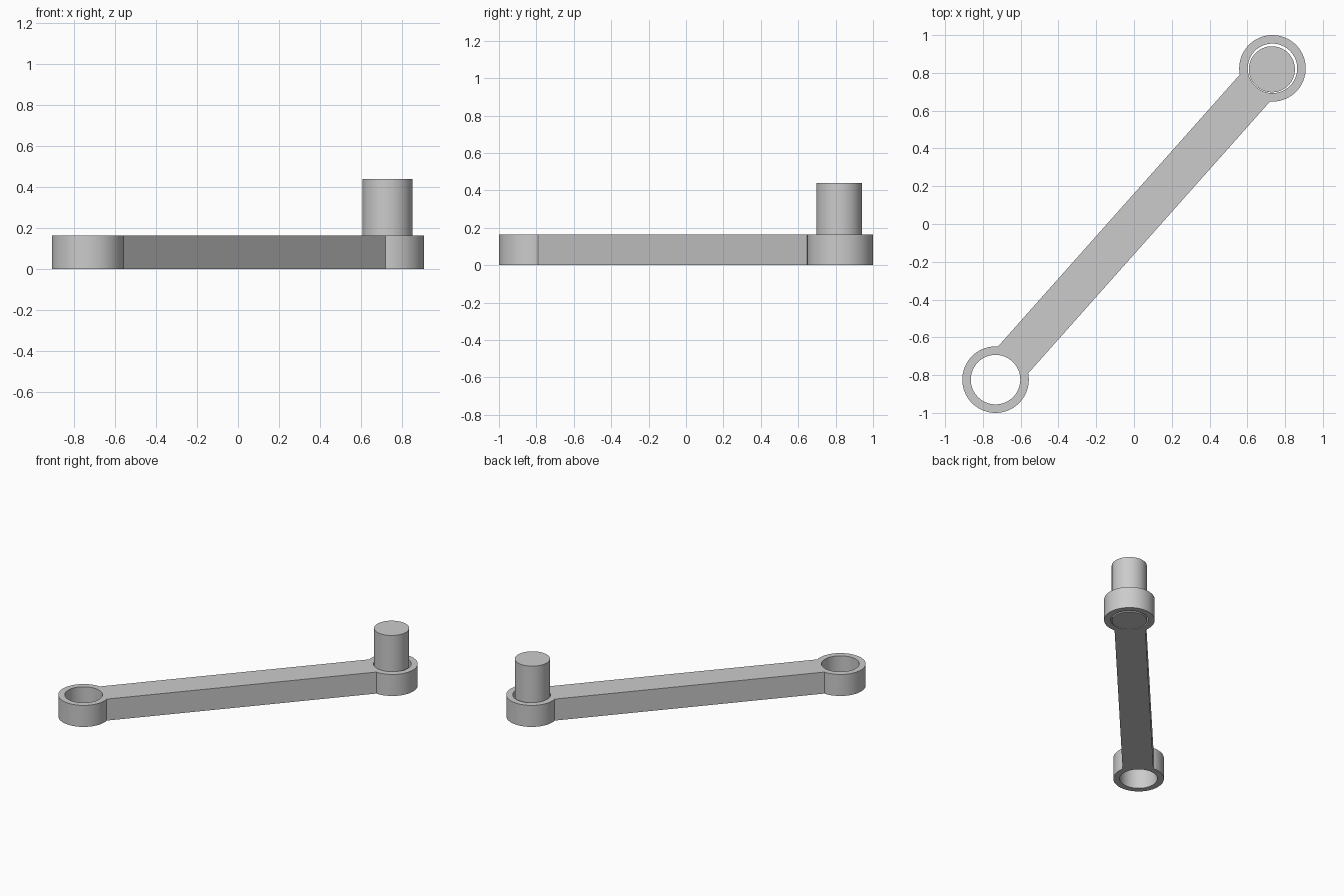
import bpy
from math import atan2, asin, cos, sin, pi, radians

if "Cube" in bpy.data.objects:
    bpy.data.objects.remove(bpy.data.objects["Cube"])

END = (0.733, 0.824)        # centre of the upper eye; the other is mirrored
EYE_R, HOLE_R, HALF_W, THICK = 0.176, 0.131, 0.107, 0.165
PIN = (0.73, 0.819)
PIN_R, PIN_H = 0.122, 0.44


def arc(cx, cy, r, start, sweep, n):
    return [(cx + r * cos(start + sweep * i / n), cy + r * sin(start + sweep * i / n))
            for i in range(n + 1)]


def add_outline(curve, pts):
    spline = curve.splines.new('POLY')
    spline.points.add(len(pts) - 1)
    for p, (x, y) in zip(spline.points, pts):
        p.co = (x, y, 0, 1)
    spline.use_cyclic_u = True


def smooth(obj):
    bpy.ops.object.select_all(action='DESELECT')
    obj.select_set(True)
    bpy.context.view_layer.objects.active = obj
    bpy.ops.object.shade_smooth_by_angle(angle=radians(30))


# Link arm: bar joining two eyes, with a through hole in each eye
curve = bpy.data.curves.new("link_profile", 'CURVE')
curve.dimensions = '2D'
curve.fill_mode = 'BOTH'
curve.extrude = THICK / 2
heading = atan2(END[1], END[0])
neck = asin(HALF_W / EYE_R)
outline = []
for s in (1, -1):
    turn = heading if s == 1 else heading + pi
    outline += arc(s * END[0], s * END[1], EYE_R, turn - pi + neck, 2 * (pi - neck), 64)
add_outline(curve, outline)
for s in (1, -1):
    add_outline(curve, arc(s * END[0], s * END[1], HOLE_R, 0, 2 * pi, 64)[:-1])

link = bpy.data.objects.new("link_arm", curve)
bpy.context.collection.objects.link(link)
link.location.z = THICK / 2
bpy.ops.object.select_all(action='DESELECT')
link.select_set(True)
bpy.context.view_layer.objects.active = link
bpy.ops.object.convert(target='MESH')
link = bpy.context.object
link.name = "link_arm"
bpy.ops.object.mode_set(mode='EDIT')
bpy.ops.mesh.select_all(action='SELECT')
bpy.ops.mesh.remove_doubles(threshold=0.0001)
bpy.ops.mesh.normals_make_consistent(inside=False)
bpy.ops.object.mode_set(mode='OBJECT')
smooth(link)

# Pin standing in the upper eye with a small clearance
bpy.ops.mesh.primitive_cylinder_add(vertices=64, radius=PIN_R, depth=PIN_H,
                                    location=(*PIN, PIN_H / 2))
pin = bpy.context.object
pin.name = "pin"
smooth(pin)
